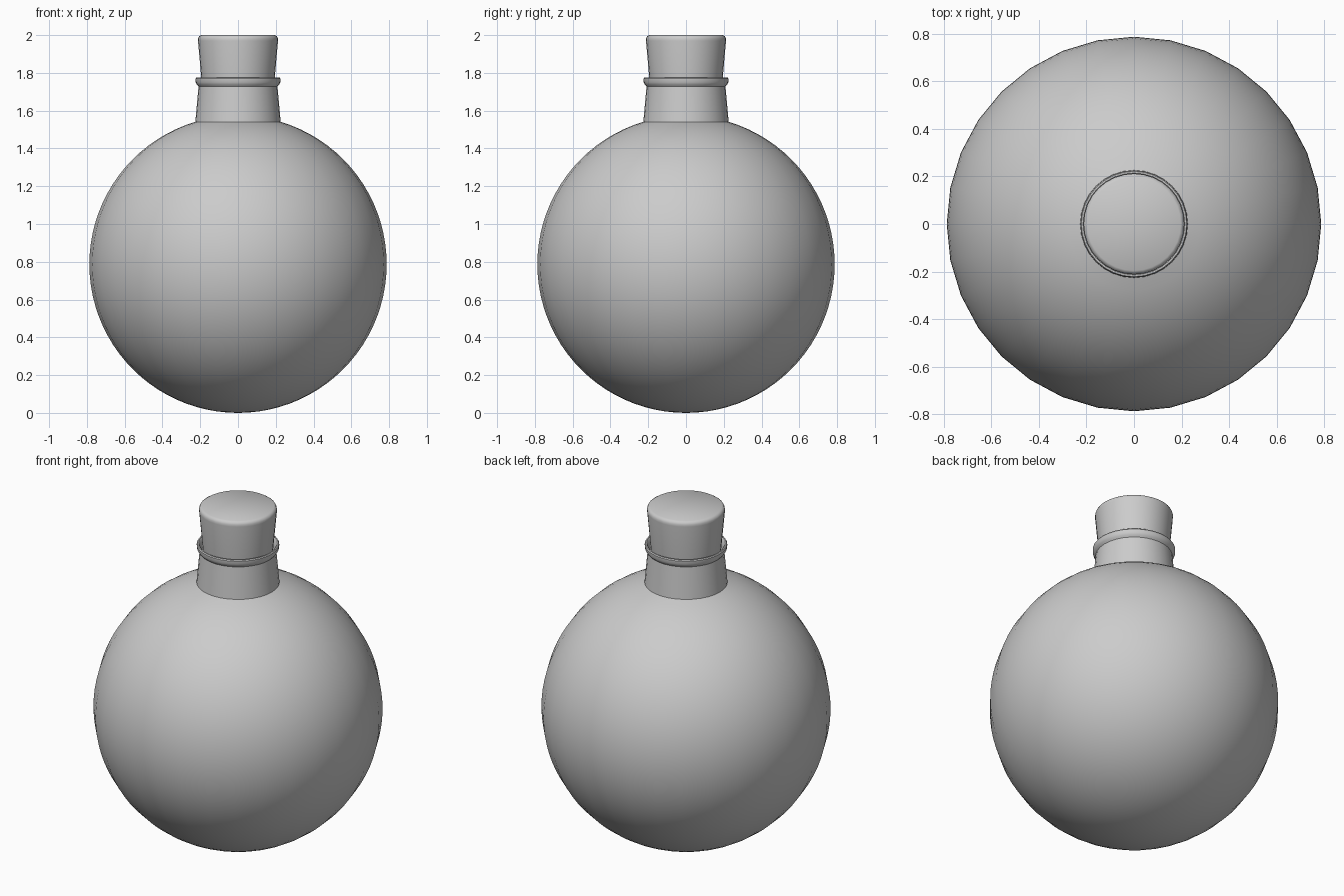
import bpy, bmesh, math

if "Cube" in bpy.data.objects:
    bpy.data.objects.remove(bpy.data.objects["Cube"])

SEGS = 32


def lathe(name, profile):
    """Spin an (r, z) profile around z; r = 0 points become poles."""
    bm = bmesh.new()
    verts = [bm.verts.new((r, 0, z)) for r, z in profile]
    edges = [bm.edges.new(p) for p in zip(verts, verts[1:])]
    bmesh.ops.spin(bm, geom=verts + edges, cent=(0, 0, 0), axis=(0, 0, 1),
                   angle=2 * math.pi, steps=SEGS, use_duplicate=False)
    bmesh.ops.remove_doubles(bm, verts=bm.verts, dist=1e-4)
    bmesh.ops.recalc_face_normals(bm, faces=bm.faces)
    mesh = bpy.data.meshes.new(name)
    bm.to_mesh(mesh)
    bm.free()
    obj = bpy.data.objects.new(name, mesh)
    bpy.context.collection.objects.link(obj)
    bpy.ops.object.select_all(action='DESELECT')
    obj.select_set(True)
    bpy.context.view_layer.objects.active = obj
    bpy.ops.object.shade_smooth_by_angle(angle=math.radians(35))
    return obj


def bowl(radius, neck_radius, center=0.787, steps=40):
    """Sphere arc from the bottom pole up to the neck opening."""
    end = math.pi - math.asin(neck_radius / radius)
    return [(radius * math.sin(end * i / steps),
             center - radius * math.cos(end * i / steps))
            for i in range(steps + 1)]


# Bottle: round body, tapering neck, rolled lip and thin inner wall
outer = bowl(0.787, 0.226)
neck = [(0.209, 1.728), (0.218, 1.738), (0.224, 1.75),
        (0.225, 1.769), (0.221, 1.775), (0.214, 1.775), (0.208, 1.768),
        (0.198, 1.73)]
inner = bowl(0.775, 0.213)[::-1]
lathe("bottle", outer + neck + inner)

# Cork: tapered stopper with a rounded top edge, seated in the neck
lathe("cork", [(0, 1.62), (0.176, 1.62), (0.182, 1.63), (0.194, 1.77),
               (0.212, 1.97), (0.212, 1.982), (0.207, 1.993),
               (0.196, 2.0), (0, 2.0)])
